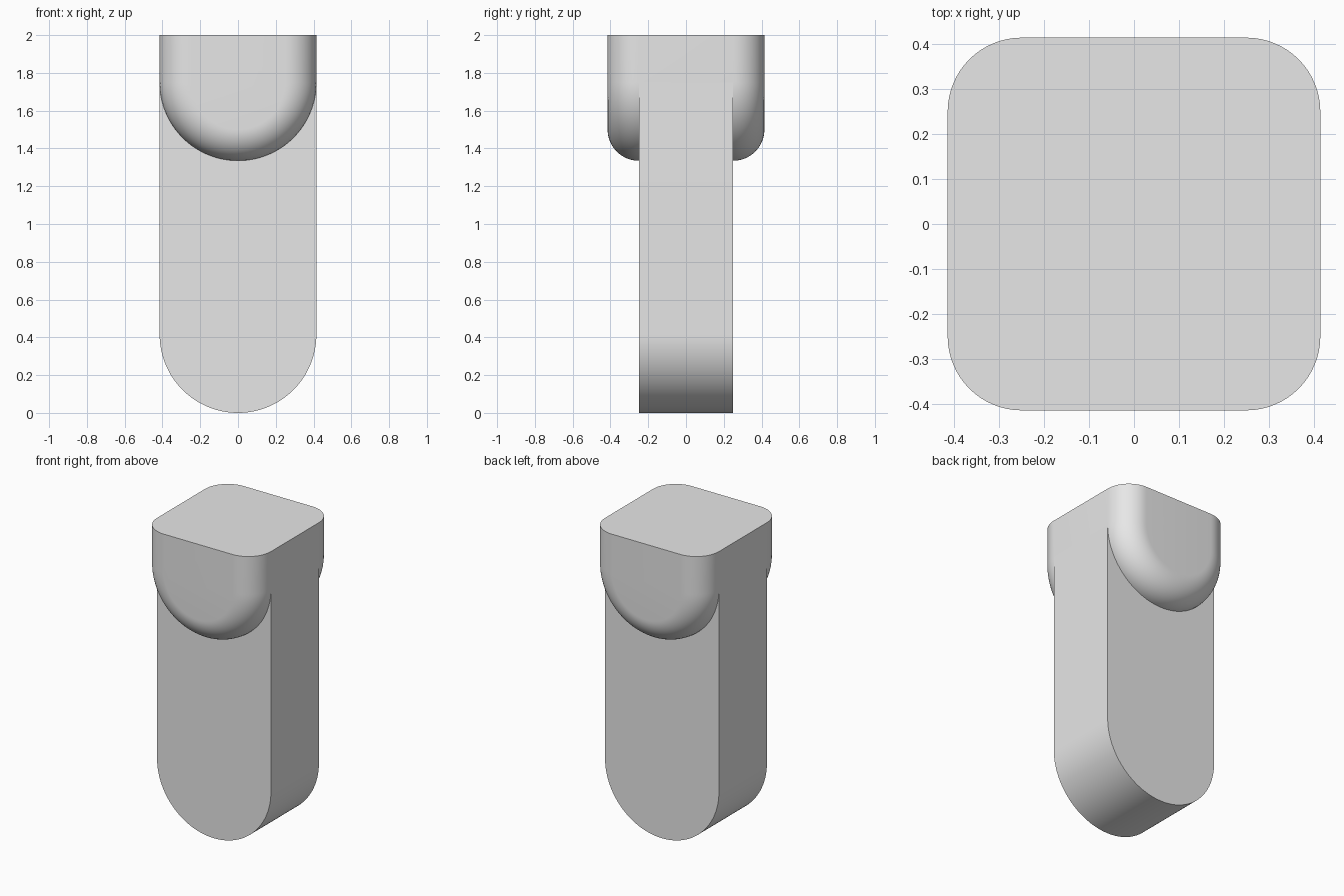
import bpy
import bmesh
from math import pi, sin, cos, radians

cube = bpy.data.objects.get("Cube")
if cube:
    bpy.data.objects.remove(cube, do_unlink=True)

HALF = 0.415        # half width of both parts
SLAB_HALF = 0.25    # half thickness of the slab
ROUND = HALF - SLAB_HALF
ARC_STEPS = 64
ROUND_STEPS = 16

grey = bpy.data.materials.new("light_grey")
grey.use_nodes = True
colour = (0.8, 0.8, 0.8, 1)
grey.diffuse_color = colour
grey.node_tree.nodes["Principled BSDF"].inputs["Base Color"].default_value = colour


def u_ring(bm, y, radius, centre_z, top_z):
    """U outline: flat top, straight sides, half-round bottom."""
    points = [(radius, top_z)]
    for i in range(ARC_STEPS + 1):
        a = pi * i / ARC_STEPS
        points.append((radius * cos(a), centre_z - radius * sin(a)))
    points.append((-radius, top_z))
    return [bm.verts.new((x, y, z)) for x, z in points]


def loft(name, sections, centre_z, top_z):
    """Skin U outlines, given as (y, radius), into a closed solid."""
    bm = bmesh.new()
    rings = [u_ring(bm, y, r, centre_z, top_z) for y, r in sections]
    n = len(rings[0])
    for a, b in zip(rings, rings[1:]):
        for i in range(n - 1):
            bm.faces.new((a[i], a[i + 1], b[i + 1], b[i]))
    bm.faces.new(rings[0])
    bm.faces.new(rings[-1])
    # One flat face closes the top
    bm.faces.new([r[0] for r in rings] + [r[-1] for r in reversed(rings)])
    bmesh.ops.recalc_face_normals(bm, faces=bm.faces)
    mesh = bpy.data.meshes.new(name)
    bm.to_mesh(mesh)
    bm.free()
    mesh.materials.append(grey)
    obj = bpy.data.objects.new(name, mesh)
    bpy.context.collection.objects.link(obj)
    bpy.ops.object.select_all(action='DESELECT')
    obj.select_set(True)
    bpy.context.view_layer.objects.active = obj
    bpy.ops.object.shade_smooth_by_angle(angle=radians(30))
    return obj


HEAD_CENTRE = 1.75

# Slab with a half-round foot, ending inside the head
loft("slab", [(-SLAB_HALF, HALF), (SLAB_HALF, HALF)], HALF, HEAD_CENTRE)

# Head with rounded front and back rims
back = []
for i in range(ROUND_STEPS + 1):
    a = pi / 2 * i / ROUND_STEPS
    back.append((SLAB_HALF + ROUND * sin(a), SLAB_HALF + ROUND * cos(a)))
front = [(-y, r) for y, r in reversed(back)]
loft("head", front + back, HEAD_CENTRE, 2.0)
